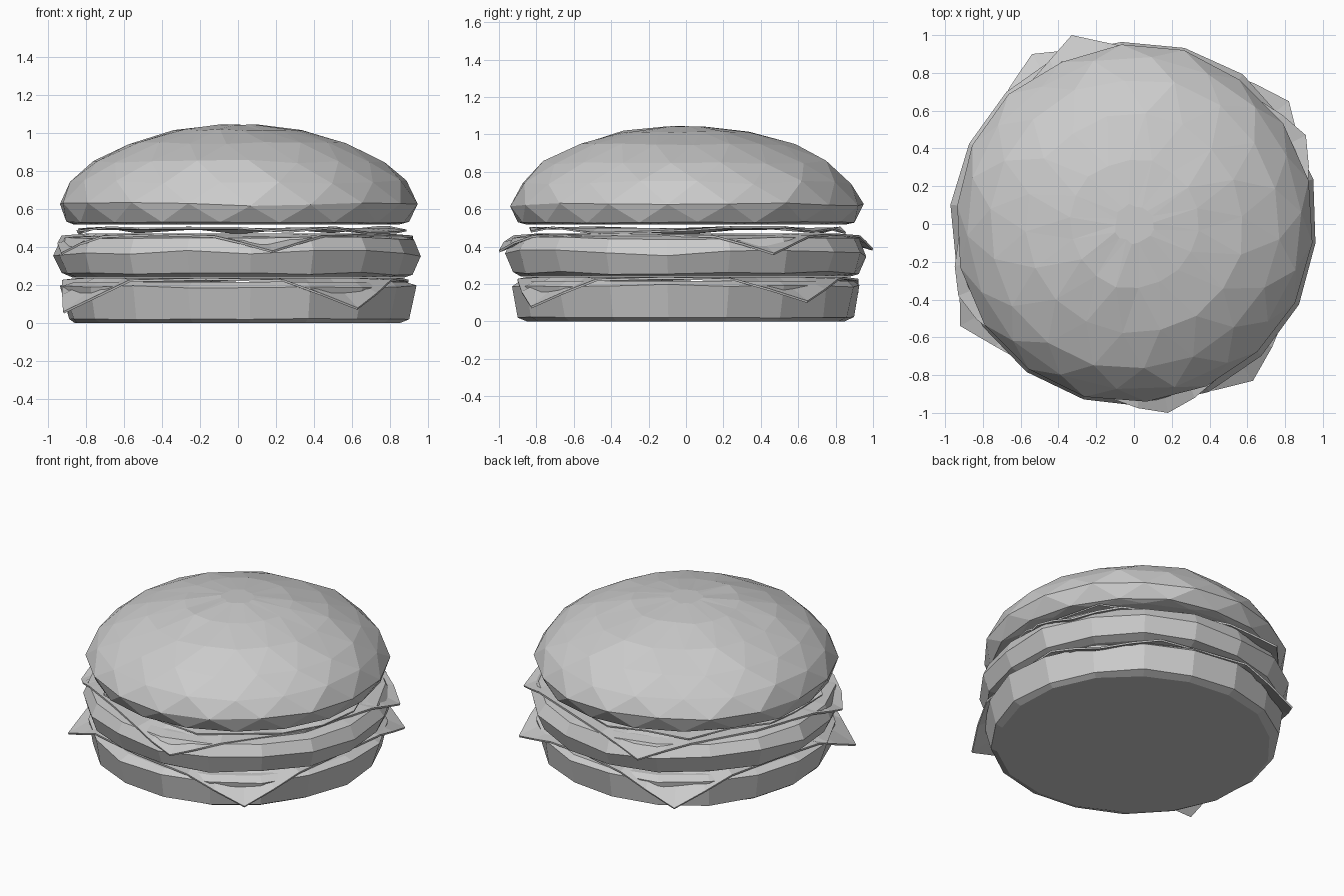
import bpy, bmesh, math, random
from mathutils import Vector

if "Cube" in bpy.data.objects:
    bpy.data.objects.remove(bpy.data.objects["Cube"])

random.seed(7)


def finish(name, bm):
    bmesh.ops.recalc_face_normals(bm, faces=bm.faces[:])
    mesh = bpy.data.meshes.new(name)
    bm.to_mesh(mesh)
    bm.free()
    ob = bpy.data.objects.new(name, mesh)
    bpy.context.collection.objects.link(ob)
    return ob


def lathe(name, profile, n=18, jitter=0.012, start=-6, stagger=True):
    """Closed, slightly irregular faceted solid from (radius, z, z jitter) rings."""
    bm = bmesh.new()
    rings = []
    for k, (r, z, zj) in enumerate(profile):
        ring = []
        for i in range(n):
            a = math.radians(start) + math.tau * (i + (0.5 * (k % 2) if stagger else 0)) / n
            rr = r + random.uniform(-jitter, jitter)
            ring.append(bm.verts.new((rr * math.cos(a), rr * math.sin(a),
                                      z + random.uniform(-zj, zj))))
        rings.append(ring)
    for k in range(len(rings) - 1):
        lo, hi = rings[k], rings[k + 1]
        for i in range(n):
            j = (i + 1) % n
            if not stagger:
                bm.faces.new((lo[i], lo[j], hi[j], hi[i]))
            elif k % 2 == 0:
                bm.faces.new((lo[i], lo[j], hi[i]))
                bm.faces.new((lo[j], hi[j], hi[i]))
            else:
                bm.faces.new((lo[i], hi[j], hi[i]))
                bm.faces.new((lo[i], lo[j], hi[j]))
    bm.faces.new(rings[0][::-1])
    bm.faces.new(rings[-1])
    return finish(name, bm)


def sheet(name, outline, z, thickness):
    """Thin slice: flat inner disc joined to a drooping outline."""
    bm = bmesh.new()
    centre = bm.verts.new((0, 0, z))
    outer = [bm.verts.new(p) for p in outline]
    inner = []
    for p in outline:
        d = Vector((p[0], p[1], 0)).normalized() * 0.8
        inner.append(bm.verts.new((d.x, d.y, z)))
    for i in range(len(outer)):
        j = (i + 1) % len(outer)
        bm.faces.new((centre, inner[i], inner[j]))
        bm.faces.new((inner[i], outer[i], outer[j], inner[j]))
    ob = finish(name, bm)
    mod = ob.modifiers.new("thickness", 'SOLIDIFY')
    mod.thickness = thickness
    mod.offset = -1
    return ob


def cheese(name, tips, z, fold_r, spread):
    """Square slice whose four corners fold down over the layer below."""
    pts = []
    for i, t in enumerate(tips):
        a = math.atan2(t[1], t[0])
        nxt = tips[(i + 1) % 4]
        gap = (math.atan2(nxt[1], nxt[0]) - a) % math.tau
        s = math.radians(spread)
        for off, r, zz in ((-s, fold_r - 0.01, z - 0.01), (-s / 2, fold_r + 0.035, None),
                           (0, 0, t[2]), (s / 2, fold_r + 0.035, None),
                           (s, fold_r - 0.01, z - 0.01), (gap / 2, 0.87, z)):
            if off == 0:
                pts.append(t)
            else:
                zz = (z + t[2]) / 2 if zz is None else zz
                pts.append((r * math.cos(a + off), r * math.sin(a + off), zz))
    return sheet(name, pts, z, 0.012)


# Bottom bun
lathe("bottom_bun", [(0.86, 0, 0), (0.9, 0.02, 0.004), (0.94, 0.19, 0.008),
                     (0.89, 0.215, 0)], n=18, stagger=False)

# Lower cheese slice
cheese("lower_cheese", [(0.63, -0.83, 0.08), (0.82, 0.65, 0.11),
                        (-0.54, 0.9, 0.07), (-0.92, -0.54, 0.06)], 0.237, 0.945, 22)

# Patty
lathe("patty", [(0.88, 0.24, 0), (0.93, 0.258, 0.01), (0.972, 0.365, 0.02),
                (0.93, 0.445, 0.008), (0.86, 0.458, 0)], n=18, jitter=0.008, stagger=False)

# Upper cheese slice
cheese("upper_cheese", [(0.18, -1.0, 0.38), (0.91, 0.47, 0.365),
                        (-0.33, 1.0, 0.39), (-0.93, -0.38, 0.37)], 0.47, 0.94, 18)

# Wavy lettuce leaf
leaf = []
for i in range(20):
    a = math.tau * i / 20
    r = 0.88 + random.uniform(-0.05, 0.04)
    leaf.append((r * math.cos(a), r * math.sin(a), 0.49 + random.uniform(-0.018, 0.02)))
sheet("lettuce", leaf, 0.5, 0.01)

# Domed top bun
lathe("top_bun", [(0.86, 0.518, 0), (0.91, 0.53, 0.004), (0.948, 0.625, 0.01),
                  (0.885, 0.745, 0.012), (0.77, 0.85, 0.01), (0.58, 0.945, 0.006),
                  (0.34, 1.015, 0.005), (0.1, 1.042, 0.002)], n=18, jitter=0.01)
